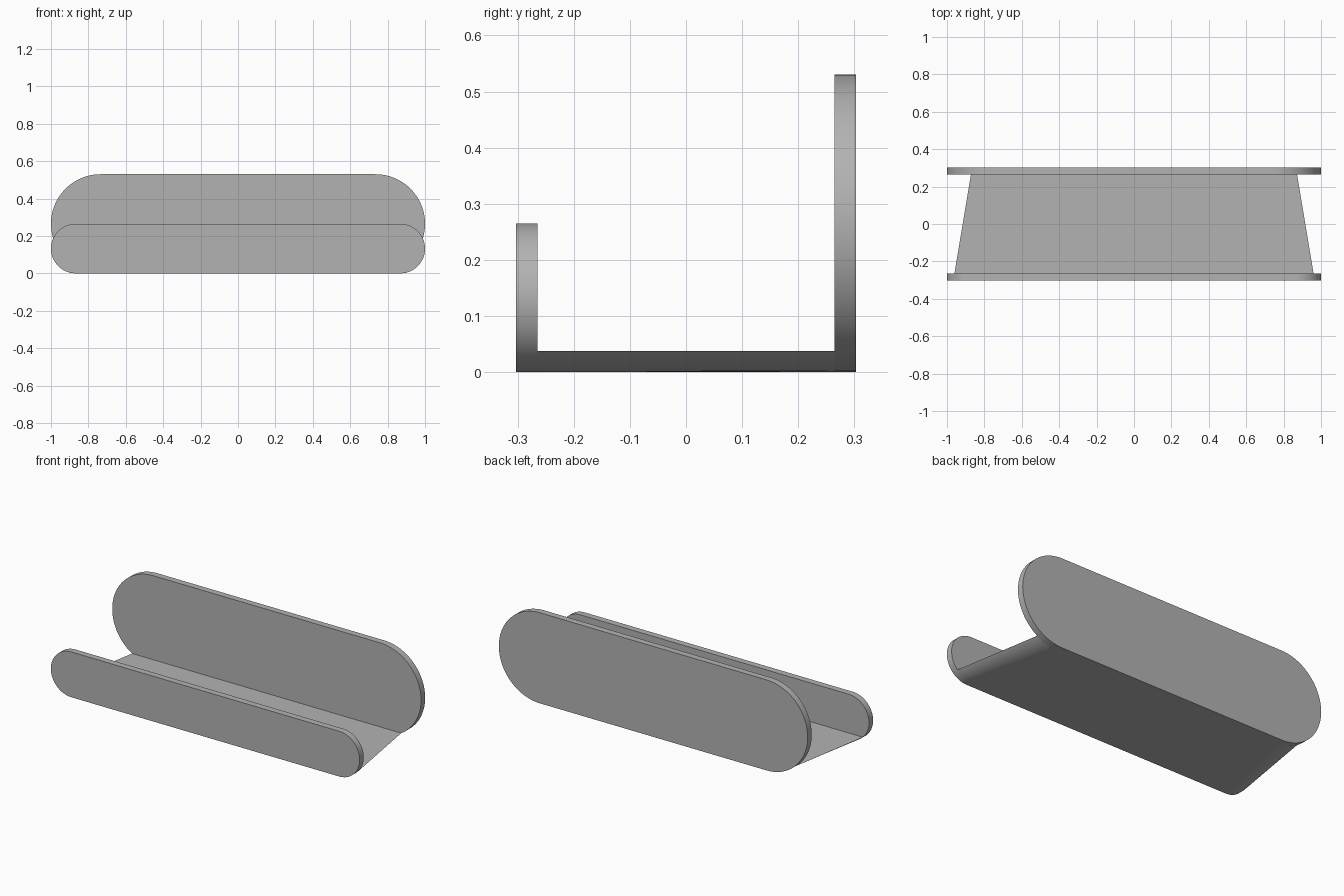
import bpy
import bmesh
from math import sin, cos, acos, pi

cube = bpy.data.objects.get("Cube")
if cube:
    bpy.data.objects.remove(cube, do_unlink=True)

HALF_LENGTH = 1.0
DEPTH = 0.303         # half of the overall depth
THICK = 0.038         # thickness of every wall
FRONT_R = 0.1325      # end radius of the low front panel
BACK_R = 0.265        # end radius of the tall back panel
INNER = DEPTH - THICK

grey = bpy.data.materials.new("plain grey")
grey.use_nodes = True
grey.diffuse_color = (0.45, 0.45, 0.45, 1)
grey.node_tree.nodes["Principled BSDF"].inputs["Base Color"].default_value = grey.diffuse_color


def rounded_outline(radius, sweep, steps):
    """Mirrored outline whose round ends rise from the floor through the sweep angle."""
    right = []
    for i in range(steps + 1):
        a = sweep * i / steps
        right.append((HALF_LENGTH - radius + radius * sin(a), radius - radius * cos(a)))
    return right + [(-x, z) for x, z in reversed(right)]


def loft(name, front, back, y_front, y_back):
    """Solid between two matching outlines."""
    bm = bmesh.new()
    a = [bm.verts.new((x, y_front, z)) for x, z in front]
    b = [bm.verts.new((x, y_back, z)) for x, z in back]
    bm.faces.new(a)
    bm.faces.new(b[::-1])
    for i in range(len(a)):
        j = (i + 1) % len(a)
        bm.faces.new((a[j], a[i], b[i], b[j]))
    bmesh.ops.recalc_face_normals(bm, faces=bm.faces[:])
    mesh = bpy.data.meshes.new(name)
    bm.to_mesh(mesh)
    bm.free()
    mesh.materials.append(grey)
    obj = bpy.data.objects.new(name, mesh)
    bpy.context.collection.objects.link(obj)
    bpy.ops.object.select_all(action="DESELECT")
    obj.select_set(True)
    bpy.context.view_layer.objects.active = obj
    bpy.ops.object.shade_smooth_by_angle()


# Upright panels with fully rounded ends
for name, radius, y0, y1 in (("front_panel", FRONT_R, -DEPTH, -INNER),
                             ("back_panel", BACK_R, INNER, DEPTH)):
    outline = rounded_outline(radius, pi, 48)
    loft(name, outline, outline, y0, y1)

# Floor tapering between the lower curves of the two panels
floor_front, floor_back = [rounded_outline(r, acos(1 - THICK / r), 16)
                           for r in (FRONT_R, BACK_R)]
loft("floor_tray", floor_front, floor_back, -INNER, INNER)
